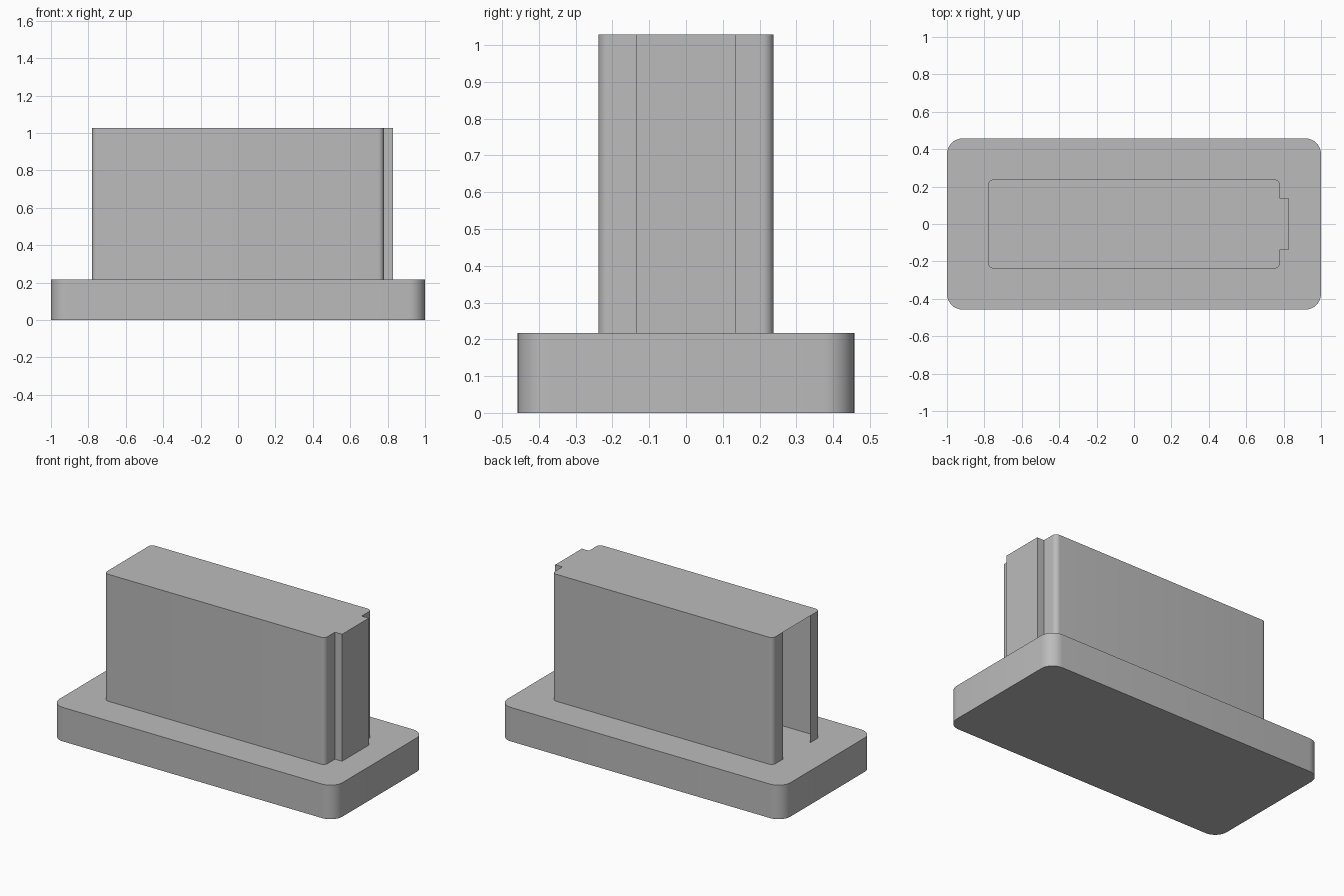
import bpy
import bmesh
from math import cos, sin, radians

cube = bpy.data.objects.get("Cube")
if cube:
    bpy.data.objects.remove(cube, do_unlink=True)

# Single grey finish
grey = bpy.data.materials.new("light grey")
grey.use_nodes = True
colour = (0.5, 0.5, 0.5, 1)
grey.diffuse_color = colour
grey.node_tree.nodes["Principled BSDF"].inputs["Base Color"].default_value = colour


def corner(cx, cy, r, start, steps=8):
    """Quarter arc, counter-clockwise from the start angle."""
    angles = [radians(start + 90 * i / steps) for i in range(steps + 1)]
    return [(cx + r * cos(a), cy + r * sin(a)) for a in angles]


def prism(name, outline, z0, z1, is_open=None):
    """Extrude an outline; leave out walls (and floor) where is_open says so."""
    bm = bmesh.new()
    low = [bm.verts.new((x, y, z0)) for x, y in outline]
    high = [bm.verts.new((x, y, z1)) for x, y in outline]
    bm.faces.new(high)
    if not is_open:
        bm.faces.new(low[::-1])
    for i in range(len(low)):
        j = (i + 1) % len(low)
        if is_open and is_open(low[i].co, low[j].co):
            continue
        bm.faces.new((low[i], low[j], high[j], high[i]))
    mesh = bpy.data.meshes.new(name)
    bm.to_mesh(mesh)
    bm.free()
    mesh.materials.append(grey)
    obj = bpy.data.objects.new(name, mesh)
    bpy.context.collection.objects.link(obj)
    bpy.ops.object.select_all(action="DESELECT")
    obj.select_set(True)
    bpy.context.view_layer.objects.active = obj
    bpy.ops.object.shade_smooth_by_angle(angle=radians(30))


# Base plate with rounded corners
BX, BY, BR, BASE_TOP = 1.0, 0.458, 0.085, 0.217
base = (corner(BX - BR, BY - BR, BR, 0) + corner(BR - BX, BY - BR, BR, 90)
        + corner(BR - BX, BR - BY, BR, 180) + corner(BX - BR, BR - BY, BR, 270))
prism("base_plate", base, 0, BASE_TOP)

# Hollow upright block: tongue on the +x end, matching open slot on the -x end
X, Y, R, TOP = 0.78, 0.238, 0.03, 1.028
TONGUE_X, HALF = 0.83, 0.135
block = ([(X, -HALF), (TONGUE_X, -HALF), (TONGUE_X, HALF), (X, HALF)]
         + corner(X - R, Y - R, R, 0) + corner(R - X, Y - R, R, 90)
         + [(-X, HALF), (-X, -HALF)]
         + corner(R - X, R - Y, R, 180) + corner(X - R, R - Y, R, 270))


def slot(a, b):
    return a.x < -X + 0.001 and b.x < -X + 0.001 and abs(a.y + b.y) < 0.001


prism("hollow_block", block, BASE_TOP, TOP, slot)
